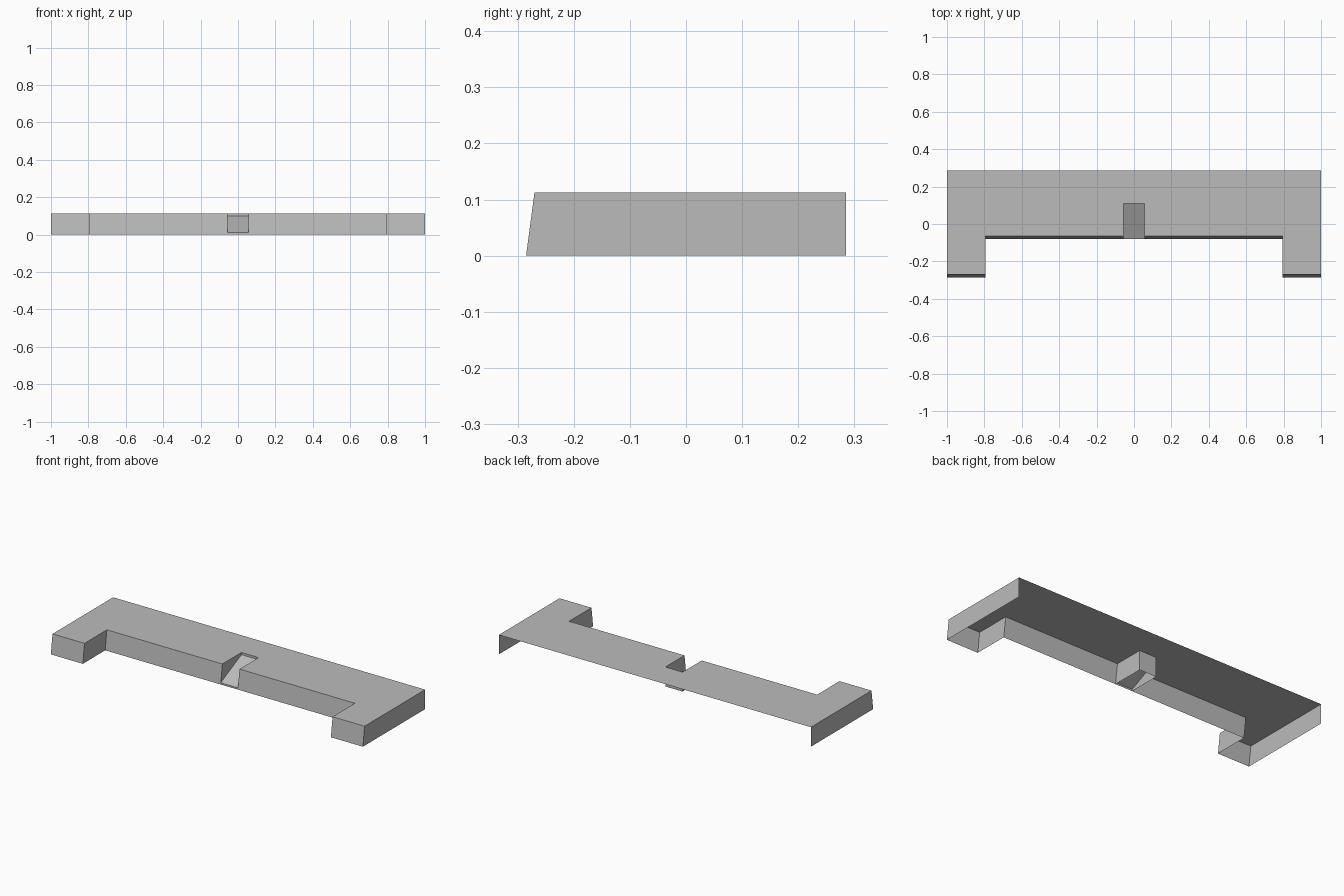
import bpy

cube = bpy.data.objects.get("Cube")
if cube:
    bpy.data.objects.remove(cube, do_unlink=True)

HEIGHT = 0.113
BACK, FRONT, RECESS, NOTCH_BACK = 0.285, -0.27, -0.065, 0.11
ARM_X, NOTCH_X = 0.795, 0.055
LEAN = 0.015  # how far the front walls flare out at the bottom

grey = bpy.data.materials.new("plain grey")
grey.use_nodes = True
grey.diffuse_color = (0.5, 0.5, 0.5, 1)
grey.node_tree.nodes["Principled BSDF"].inputs["Base Color"].default_value = (0.5, 0.5, 0.5, 1)


def add_mesh(name, verts, faces):
    mesh = bpy.data.meshes.new(name)
    mesh.from_pydata(verts, [], faces)
    mesh.materials.append(grey)
    obj = bpy.data.objects.new(name, mesh)
    bpy.context.collection.objects.link(obj)
    return obj


# Plan outline: right half, mirrored to the left, counter-clockwise
half = [(-1, BACK), (-1, FRONT), (-ARM_X, FRONT), (-ARM_X, RECESS),
        (-NOTCH_X, RECESS), (-NOTCH_X, NOTCH_BACK)]
outline = half + [(-x, y) for x, y in reversed(half)]
n = len(outline)

# Thin shell: deck on top, walls all round except the open back
top = [(x, y, HEIGHT) for x, y in outline]
bottom = [(x, y - LEAN if y < 0 else y, 0) for x, y in outline]
walls = [(n + i, n + i + 1, i + 1, i) for i in range(n - 1)]
add_mesh("deck_shell", top + bottom, [tuple(range(n))] + walls)

# Sloping ramp inside the notch, with a small lip at its foot
foot = RECESS - LEAN
profile = [(foot, 0), (foot, 0.01), (NOTCH_BACK, 0.1)]
ramp = [(x, y, z) for y, z in profile for x in (-NOTCH_X, NOTCH_X)]
add_mesh("notch_ramp", ramp, [(0, 1, 3, 2), (2, 3, 5, 4)])
